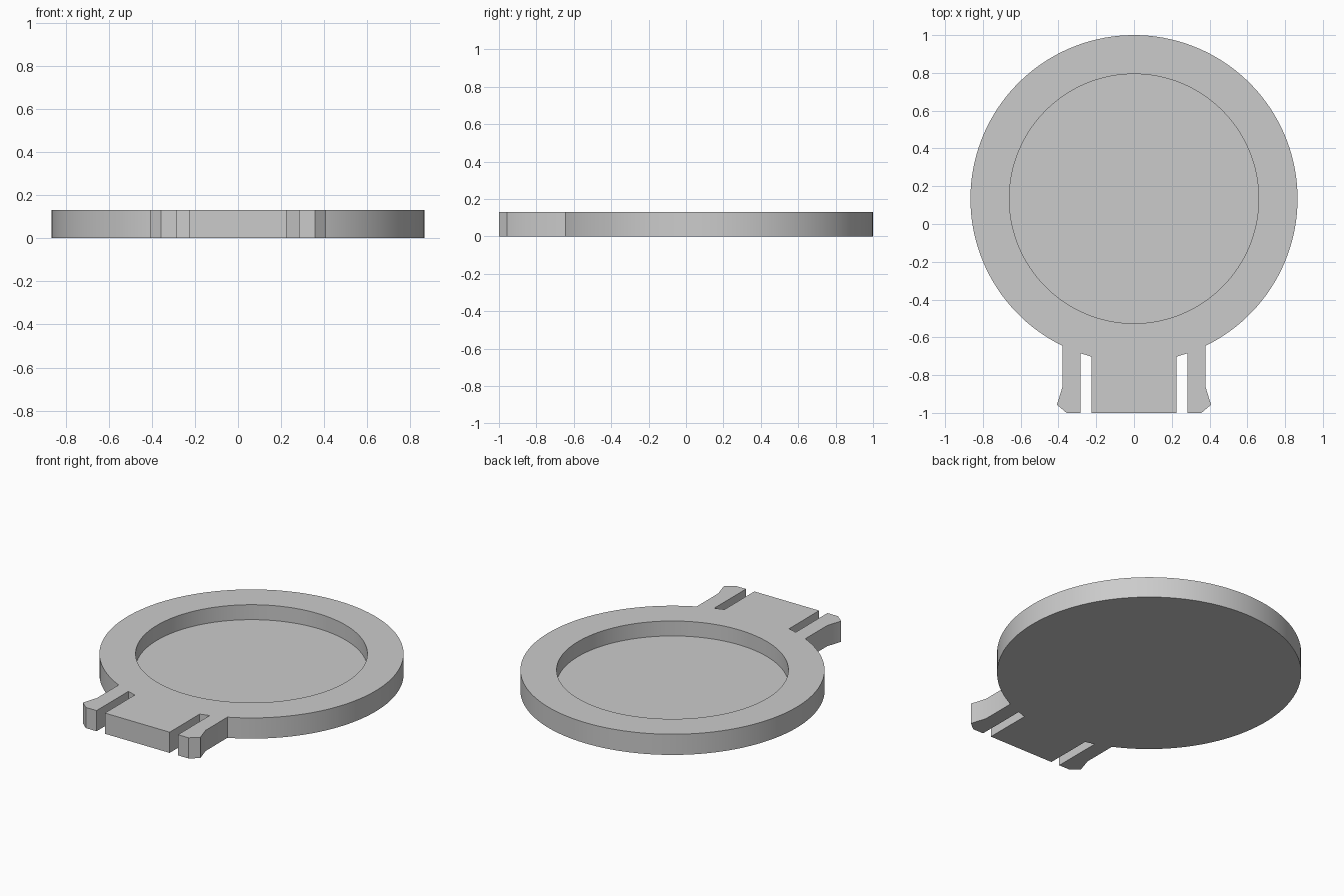
import bpy, bmesh
from math import sin, cos, asin, sqrt, pi, radians

if "Cube" in bpy.data.objects:
    bpy.data.objects.remove(bpy.data.objects["Cube"], do_unlink=True)

HEIGHT, FLOOR = 0.13, 0.036
CENTRE_Y, RADIUS, RECESS = 0.134, 0.866, 0.66
ARC_STEPS, RECESS_STEPS = 120, 128

grey = bpy.data.materials.new("plain grey")
grey.use_nodes = True
grey.diffuse_color = (0.6, 0.6, 0.6, 1)
grey.node_tree.nodes["Principled BSDF"].inputs["Base Color"].default_value = (0.6, 0.6, 0.6, 1)


def rim_y(x):
    """Front edge of the disc at the given x."""
    return CENTRE_Y - sqrt(RADIUS ** 2 - x ** 2)


# Half of the tab: tongue corner, slot closed by the disc edge, barbed clip
tongue, slot, clip = 0.225, 0.283, 0.378
half = [(tongue, -1), (tongue, rim_y(tongue)), (slot, rim_y(slot)), (slot, -1),
        (0.357, -1), (0.408, -0.957), (clip, -0.86)]

# Disc arc from the right clip, over the back, to the left clip
start = -pi / 2 + asin(clip / RADIUS)
sweep = 2 * (pi / 2 - start)
arc = [(RADIUS * cos(start + sweep * i / ARC_STEPS),
        CENTRE_Y + RADIUS * sin(start + sweep * i / ARC_STEPS))
       for i in range(ARC_STEPS + 1)]
outline = half + arc + [(-x, y) for x, y in reversed(half)]

circle = [(RECESS * cos(2 * pi * i / RECESS_STEPS),
           CENTRE_Y + RECESS * sin(2 * pi * i / RECESS_STEPS))
          for i in range(RECESS_STEPS)]

bm = bmesh.new()


def loop(points, z):
    return [bm.verts.new((x, y, z)) for x, y in points]


def wall(low, high):
    for i in range(len(low)):
        j = (i + 1) % len(low)
        bm.faces.new((low[i], low[j], high[j], high[i]))


def loop_edges(verts):
    return [bm.edges.get((v, verts[i - 1])) for i, v in enumerate(verts)]


# Outer body and recessed floor
bottom, top = loop(outline, 0), loop(outline, HEIGHT)
wall(bottom, top)
bm.faces.new(bottom[::-1])
floor, lip = loop(circle, FLOOR), loop(circle, HEIGHT)
wall(floor[::-1], lip[::-1])
bm.faces.new(floor)

# Flat top between the outline and the recess lip
bmesh.ops.triangle_fill(bm, edges=loop_edges(top) + loop_edges(lip),
                        use_beauty=True, normal=(0, 0, 1))
bmesh.ops.recalc_face_normals(bm, faces=bm.faces[:])

mesh = bpy.data.meshes.new("round_tray_with_clips")
bm.to_mesh(mesh)
bm.free()
mesh.materials.append(grey)
tray = bpy.data.objects.new("round_tray_with_clips", mesh)
bpy.context.collection.objects.link(tray)

bpy.ops.object.select_all(action="DESELECT")
tray.select_set(True)
bpy.context.view_layer.objects.active = tray
bpy.ops.object.shade_smooth_by_angle(angle=radians(30))
